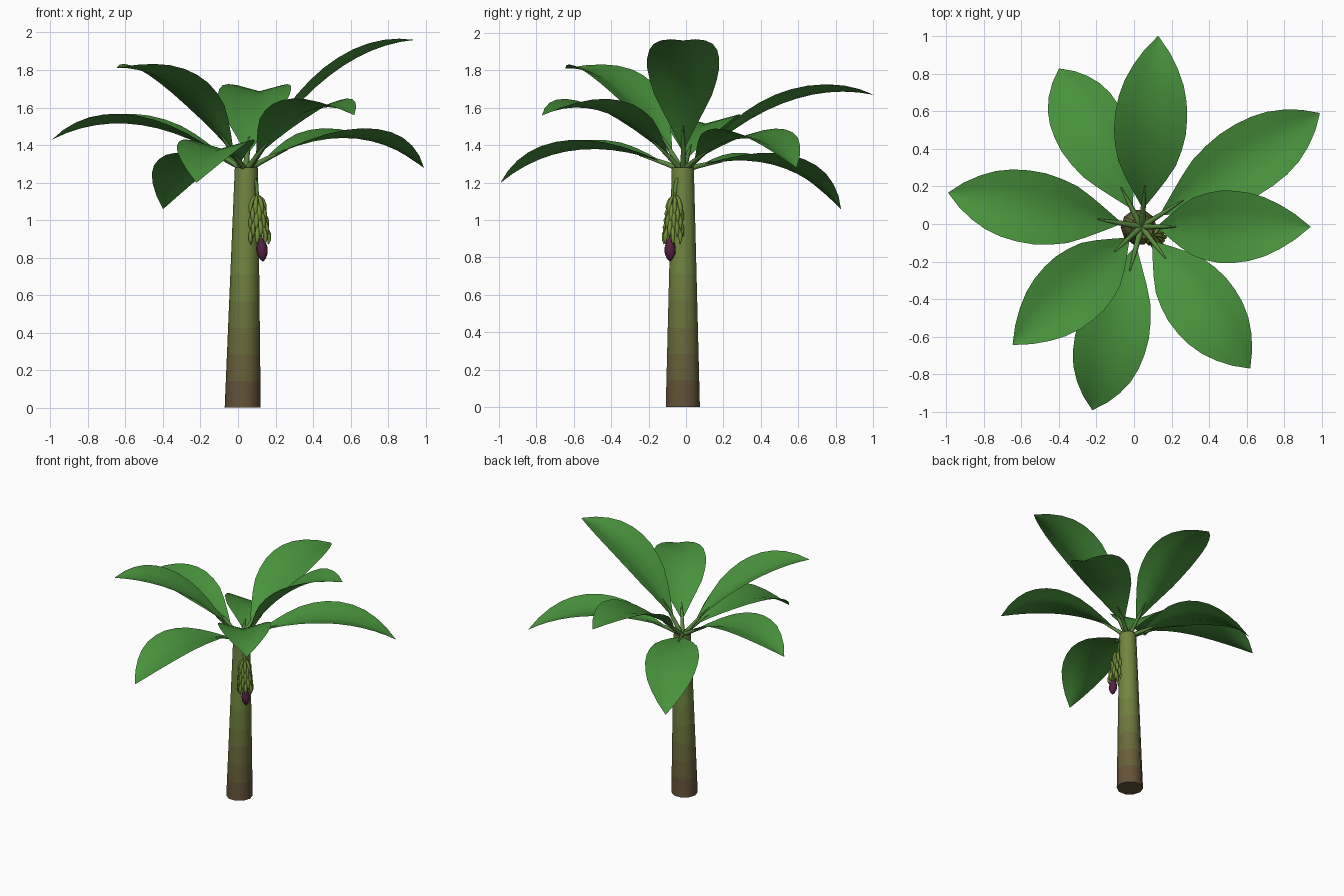
import bpy, bmesh, math
from mathutils import Vector

if "Cube" in bpy.data.objects:
    bpy.data.objects.remove(bpy.data.objects["Cube"])


def material(name, rgb):
    m = bpy.data.materials.new(name)
    m.diffuse_color = (*rgb, 1)
    m.use_nodes = True
    m.node_tree.nodes["Principled BSDF"].inputs["Base Color"].default_value = m.diffuse_color
    return m


LEAF = material("leaf green", (0.065, 0.29, 0.045))
STEM = material("stem green", (0.10, 0.25, 0.05))
FRUIT = material("fruit green", (0.17, 0.27, 0.04))
BUD = material("bud purple", (0.09, 0.015, 0.055))
low, high = Vector((0.13, 0.085, 0.04)), Vector((0.165, 0.24, 0.05))
BARK = [material(f"bark {i}", low.lerp(high, i / 5)) for i in range(6)]


def finish(name, bm, mats, angle=60):
    bmesh.ops.recalc_face_normals(bm, faces=bm.faces[:])
    me = bpy.data.meshes.new(name)
    bm.to_mesh(me)
    bm.free()
    for m in mats:
        me.materials.append(m)
    ob = bpy.data.objects.new(name, me)
    bpy.context.collection.objects.link(ob)
    bpy.ops.object.select_all(action='DESELECT')
    ob.select_set(True)
    bpy.context.view_layer.objects.active = ob
    bpy.ops.object.shade_smooth_by_angle(angle=math.radians(angle))
    return ob


def tube(bm, pts, radii, sides, upright=False):
    """Skin rings of the given radii along a path and cap both ends."""
    rings, bands = [], []
    for i, p in enumerate(pts):
        d = pts[min(i + 1, len(pts) - 1)] - pts[max(i - 1, 0)]
        d = Vector((0, 0, 1)) if upright else d.normalized()
        ref = Vector((1, 0, 0)) if abs(d.x) < 0.8 else Vector((0, 1, 0))
        u = (ref - d * ref.dot(d)).normalized()
        v = d.cross(u)
        rings.append([bm.verts.new(p + radii[i] * (math.cos(a) * u + math.sin(a) * v))
                      for a in (math.tau * k / sides for k in range(sides))])
    for a, b in zip(rings, rings[1:]):
        bands.append([bm.faces.new((a[k], a[(k + 1) % sides], b[(k + 1) % sides], b[k]))
                      for k in range(sides)])
    bm.faces.new(rings[0])
    bm.faces.new(rings[-1])
    return bands


# Trunk: slightly leaning taper, brown foot fading to green
bm = bmesh.new()
N = 9
levels = [i / N for i in range(N + 1)]
bands = tube(bm, [Vector((0.025 + 0.02 * t, -0.017, 1.28 * t)) for t in levels],
             [0.096 - 0.034 * t for t in levels], 10, upright=True)
for i, band in enumerate(bands):
    for f in band:
        f.material_index = min(i, 5)
finish("trunk", bm, BARK)

# Leaves: V-folded blades on arching midribs, spiralling by the golden angle
CROWN = Vector((0.04, -0.015, 0))
WIDTH = [(0, .008), (.1, .065), (.25, .148), (.4, .188), (.5, .196), (.62, .186),
         (.75, .152), (.88, .088), (1, .002)]


def half_width(u):
    for (a, wa), (b, wb) in zip(WIDTH, WIDTH[1:]):
        if u <= b:
            return wa + (wb - wa) * (u - a) / (b - a)
    return WIDTH[-1][1]


def leaf(n, reach, z_ctrl, z_tip):
    ang = math.radians(-137.5 * n)
    out = Vector((math.cos(ang), math.sin(ang), 0))
    side = Vector((-out.y, out.x, 0))
    up = Vector((0, 0, 1))
    p0 = CROWN + up * 1.27 + out * 0.015
    p1 = CROWN + up * z_ctrl + out * reach * (0.48 + 0.02 * n)
    p2 = CROWN + up * z_tip + out * reach

    def rib(t):
        return p0 * (1 - t) ** 2 + p1 * 2 * t * (1 - t) + p2 * t * t

    bm = bmesh.new()
    rows = []
    for i in range(12):
        u = i / 11
        t = 0.09 + 0.91 * u
        tan = ((p1 - p0) * (1 - t) + (p2 - p1) * t).normalized()
        nrm = tan.cross(side)
        w = half_width(u)
        rows.append([bm.verts.new(rib(t) + side * w * s + nrm * 0.27 * w * abs(s))
                     for s in (-1, -0.5, 0, 0.5, 1)])
    for a, b in zip(rows, rows[1:]):
        for k in range(4):
            bm.faces.new((a[k], b[k], b[k + 1], a[k + 1]))
    bm.normal_update()
    finish(f"leaf_{n + 1}", bm, [LEAF])

    # leaf stalk
    bm = bmesh.new()
    tube(bm, [rib(t) for t in (0, 0.06, 0.12, 0.2)], [0.018, 0.015, 0.012, 0.004], 6)
    finish(f"leaf_stalk_{n + 1}", bm, [STEM])


LEAVES = [(0.90, 1.92, 1.96), (0.93, 1.83, 1.81), (1.02, 1.77, 1.67), (0.95, 1.72, 1.56),
          (1.045, 1.66, 1.43), (1.126, 1.60, 1.28), (1.01, 1.52, 1.20), (0.95, 1.43, 1.06)]
for n, spec in enumerate(LEAVES):
    leaf(n, *spec)

# Fruit stalk arching out of the trunk top and hanging down
bm = bmesh.new()
path = [Vector(p) for p in ((.06, -.025, 1.23), (.088, -.045, 1.225), (.097, -.056, 1.19),
                            (.103, -.062, 1.10), (.115, -.075, .98), (.124, -.085, .87))]
tube(bm, path, [0.012, 0.012, 0.011, 0.011, 0.010, 0.009], 6)
finish("fruit_stalk", bm, [STEM])

# Fruit bunch: tiers of drooping fingers around the stalk
bm = bmesh.new()
for tier in range(5):
    c = Vector((0.102 + 0.003 * tier, -0.060 - 0.0025 * tier, 1.13 - 0.038 * tier))
    spread = 0.030 + 0.003 * tier
    for k in range(7):
        a = math.tau * (k + 0.5 * (tier % 2)) / 7
        o = Vector((math.cos(a), math.sin(a), 0))
        pts = [c + o * (0.010 + spread * f) - Vector((0, 0, d))
               for f, d in ((0, 0), (.6, .022), (.95, .055), (1, .085), (.9, .107))]
        tube(bm, pts, [0.005, 0.011, 0.013, 0.010, 0.003], 6)
finish("fruit_bunch", bm, [FRUIT])

# Purple flower bud below the bunch
bm = bmesh.new()
tube(bm, [Vector((0.124 + 0.002 * i, -0.084 - 0.0005 * i, z))
          for i, z in enumerate((.905, .88, .85, .82, .795, .78))],
     [0.008, 0.023, 0.030, 0.028, 0.017, 0.003], 8)
finish("flower_bud", bm, [BUD])
